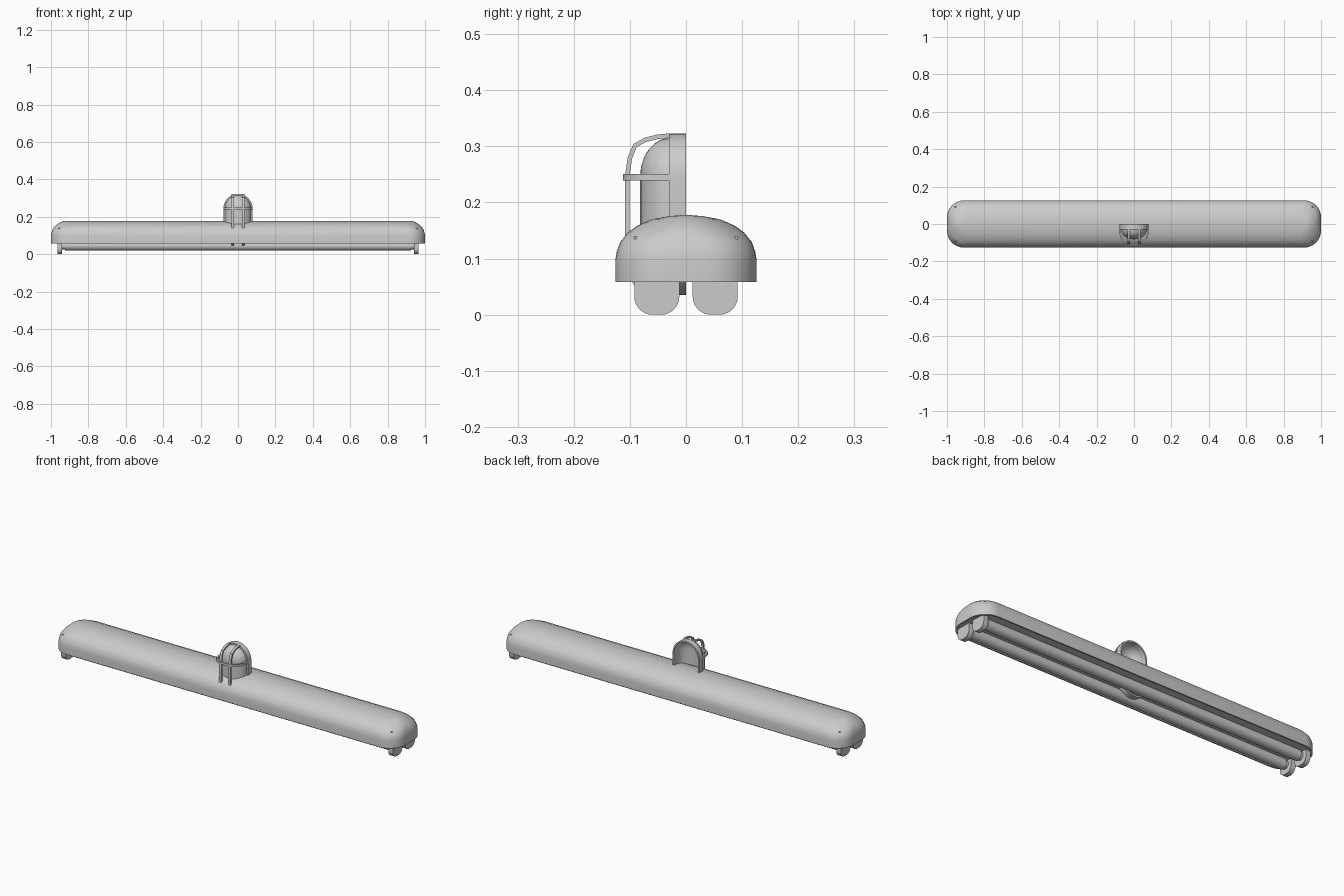
import bpy, bmesh
from math import sin, cos, pi
from mathutils import Vector

if "Cube" in bpy.data.objects:
    bpy.data.objects.remove(bpy.data.objects["Cube"])


def finish(name, bm, angle=35):
    bmesh.ops.remove_doubles(bm, verts=bm.verts, dist=1e-5)
    bmesh.ops.recalc_face_normals(bm, faces=bm.faces)
    me = bpy.data.meshes.new(name)
    bm.to_mesh(me)
    bm.free()
    ob = bpy.data.objects.new(name, me)
    bpy.context.collection.objects.link(ob)
    bpy.ops.object.select_all(action='DESELECT')
    ob.select_set(True)
    bpy.context.view_layer.objects.active = ob
    bpy.ops.object.shade_smooth_by_angle(angle=angle * pi / 180)
    return ob


def rounded_rect(hu, hv, r, n=8):
    pts = []
    for q, (su, sv) in enumerate([(1, 1), (-1, 1), (-1, -1), (1, -1)]):
        for i in range(n + 1):
            a = (q + i / n) * pi / 2
            pts.append((su * (hu - r) + r * cos(a), sv * (hv - r) + r * sin(a)))
    return pts


def loft(name, sections, place, cap_start=False, cap_end=False, closed=False, angle=35):
    """sections: (half_u, half_v, corner radius, height)"""
    bm = bmesh.new()
    rings = [[bm.verts.new(place(u, v, h)) for u, v in rounded_rect(a, b, r)]
             for a, b, r, h in sections]
    pairs = list(zip(rings, rings[1:])) + ([(rings[-1], rings[0])] if closed else [])
    for A, B in pairs:
        for i in range(len(A)):
            j = (i + 1) % len(A)
            bm.faces.new((A[i], A[j], B[j], B[i]))
    if cap_start:
        bm.faces.new(rings[0])
    if cap_end:
        bm.faces.new(rings[-1])
    bmesh.ops.dissolve_degenerate(bm, dist=1e-5, edges=bm.edges)
    return finish(name, bm, angle)


def strip(name, path, thick, width, place):
    """flat bar following a 2D path, width along the third axis"""
    bm = bmesh.new()
    P = [Vector(p) for p in path]
    rings = []
    for i, p in enumerate(P):
        t = (P[min(i + 1, len(P) - 1)] - P[max(i - 1, 0)]).normalized()
        n = Vector((-t.y, t.x)) * thick / 2
        rings.append([bm.verts.new(place(q.x, q.y, w)) for q, w in
                      ((p + n, width / 2), (p - n, width / 2), (p - n, -width / 2), (p + n, -width / 2))])
    for A, B in zip(rings, rings[1:]):
        for i in range(4):
            bm.faces.new((A[i], A[(i + 1) % 4], B[(i + 1) % 4], B[i]))
    bm.faces.new(rings[0])
    bm.faces.new(rings[-1])
    return finish(name, bm)


def rod(name, r, x0, x1, y, z, segs=24):
    bpy.ops.mesh.primitive_cylinder_add(vertices=segs, radius=r, depth=abs(x1 - x0),
                                        location=((x0 + x1) / 2, y, z), rotation=(0, pi / 2, 0))
    ob = bpy.context.object
    ob.name = name
    bpy.ops.object.shade_smooth_by_angle(angle=pi / 5)


# long domed housing with a shallow recess underneath
profile = [(.066, .992, .118), (.058, .992, .118), (.058, 1, .126), (.097, 1, .126), (.112, .998, .1235),
           (.13, .993, .117), (.147, .982, .103), (.159, .969, .086), (.17, .953, .06),
           (.1755, .938, .03), (.178, .925, 0)]
loft("housing", [(hx, hy, min(.09, hy), z) for z, hx, hy in profile],
     lambda u, v, h: (u, v, h), cap_start=True)

# lamp tubes, narrower end caps, holders and screws
for y in (-.052, .052):
    rod("tube", .027, -.925, .925, y, .046)
    for s in (-1, 1):
        rod("tube_cap", .021, s * .92, s * .945, y, .046)
        loft("tube_holder", [(.04, .055, .032, s * .94), (.04, .055, .032, s * .966)],
             lambda u, v, h, y=y: (h, y + u, max(0, .055 + v) if v < .015 else .067),
             cap_start=True, cap_end=True)
        rod("screw", .003, s * .945, s * .9605, s * y / .052 * .09, .137, 8)

# upright oval guard lamp passing through the housing
CZ, L = .179, .066


def upright(u, v, h):
    return (u, h, CZ + v)


def oval(r, y):
    return (r, L + r, r, y)


loft("lamp_frame", [oval(.078, 0), oval(.078, -.03), oval(.07, -.03), oval(.07, 0)],
     upright, closed=True)
loft("lamp_glass", [oval(.07 * cos(a), -.029 - .053 * sin(a)) for a in
                    [i * pi / 12 for i in range(7)]], upright)

# wire guard: two upright bars and two cross bars
half = [(-.029, .14), (-.05, .138), (-.074, .132), (-.091, .122), (-.1, .1), (-.1045, .07)]
bar = half + [(y, -z) for y, z in reversed(half)]
for x in (-.027, .027):
    strip("guard_upright", bar, .008, .013, lambda a, b, w, x=x: (x + w, a, CZ + b))
half = [(.074, -.029), (.073, -.055), (.066, -.08), (.05, -.098), (.03, -.108)]
bar = half + [(-x, y) for x, y in reversed(half)]
for z in (-L, L):
    strip("guard_crossbar", bar, .008, .012, lambda a, b, w, z=z: (a, b, CZ + z + w))
